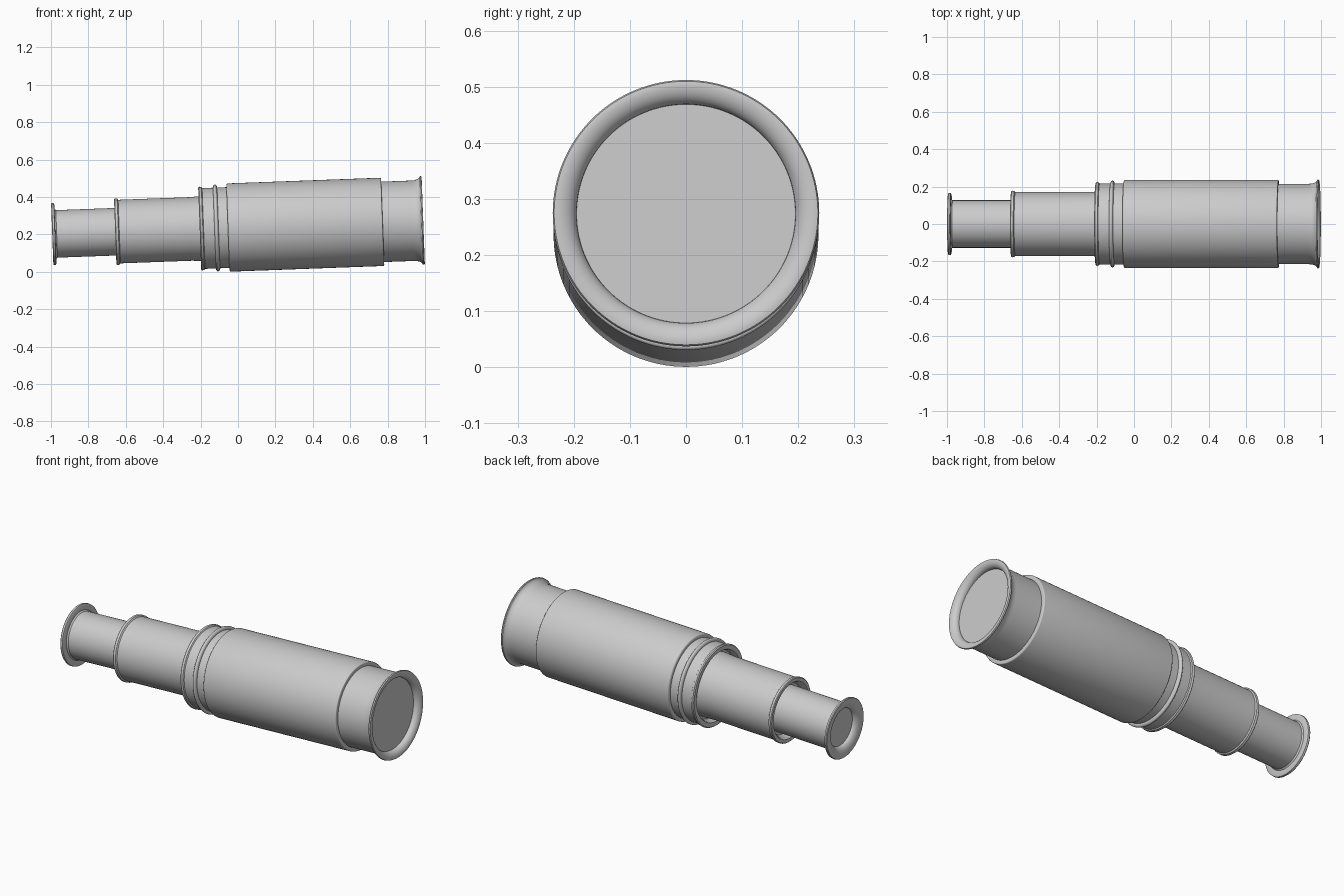
import bpy, bmesh, math
from mathutils import Matrix, Vector

if "Cube" in bpy.data.objects:
    bpy.data.objects.remove(bpy.data.objects["Cube"], do_unlink=True)

grey = bpy.data.materials.new("plain_grey")
grey.use_nodes = True
colour = (0.6, 0.6, 0.6, 1)
grey.diffuse_color = colour
grey.node_tree.nodes["Principled BSDF"].inputs["Base Color"].default_value = colour

# The whole telescope tilts up slightly towards its large end
TILT = Matrix.Translation((0, 0, 0.2384)) @ Matrix.Rotation(-math.atan(0.037), 4, "Y")


def lathe(name, profile, closed=False, steps=128):
    """Spin (position, radius) points around the x axis."""
    bm = bmesh.new()
    verts = [bm.verts.new((x, 0, r)) for x, r in profile]
    edges = [bm.edges.new(pair) for pair in zip(verts, verts[1:])]
    if closed:
        edges.append(bm.edges.new((verts[-1], verts[0])))
    bmesh.ops.spin(bm, geom=verts + edges, cent=(0, 0, 0), axis=(1, 0, 0),
                   angle=math.tau, steps=steps, use_merge=True)
    bmesh.ops.remove_doubles(bm, verts=bm.verts, dist=1e-5)
    bmesh.ops.recalc_face_normals(bm, faces=bm.faces)
    mesh = bpy.data.meshes.new(name)
    bm.to_mesh(mesh)
    bm.free()
    mesh.materials.append(grey)
    mesh.shade_smooth()
    mesh.set_sharp_from_angle(angle=math.radians(35))
    obj = bpy.data.objects.new(name, mesh)
    bpy.context.collection.objects.link(obj)
    obj.matrix_world = TILT
    return obj


def arc(x, r, rx, rr, start, end, n=8):
    """Points on an elliptical arc centred on (x, r), angles in degrees."""
    angles = [math.radians(start + (end - start) * i / n) for i in range(n + 1)]
    return [(x + rx * math.cos(a), r + rr * math.sin(a)) for a in angles]


# Eyepiece: cupped flange, thin draw tube
lathe("eyepiece_tube",
      [(-0.965, 0), (-0.965, 0.104)]
      + arc(-0.965, 0.155, 0.029, 0.051, 270, 180)
      + [(-0.994, 0.163), (-0.990, 0.166), (-0.980, 0.165), (-0.977, 0.158),
         (-0.977, 0.133), (-0.970, 0.127), (-0.60, 0.127), (-0.60, 0)])

# Middle draw tube with its end ring
lathe("middle_tube",
      [(-0.62, 0.11), (-0.62, 0.140), (-0.650, 0.150), (-0.656, 0.156),
       (-0.657, 0.174), (-0.653, 0.178), (-0.640, 0.177), (-0.635, 0.170),
       (-0.25, 0.170), (-0.19, 0.174), (-0.15, 0.176), (-0.15, 0.11)], True)

# Stepped collar with a raised bead
lathe("collar",
      [(-0.17, 0.16), (-0.17, 0.186), (-0.196, 0.190), (-0.204, 0.196),
       (-0.205, 0.219), (-0.200, 0.224), (-0.188, 0.222), (-0.184, 0.216),
       (-0.03, 0.216), (-0.03, 0.16)], True)
lathe("collar_bead", arc(-0.115, 0.216, 0.011, 0.016, 180, 0, 12), True)

# Main barrel with softened ends
lathe("main_barrel",
      [(-0.054, 0.19), (-0.054, 0.224)]
      + arc(-0.044, 0.226, 0.010, 0.010, 180, 90, 5)
      + arc(0.768, 0.230, 0.006, 0.006, 90, 0, 5)
      + [(0.774, 0.19)], True)

# Objective tube: flared rim, rounded inner lip, flat lens
lathe("objective_tube",
      [(0.70, 0), (0.70, 0.215), (0.935, 0.215)]
      + arc(0.935, 0.237, 0.045, 0.022, 270, 355)
      + [(0.984, 0.2375), (0.990, 0.235)]
      + arc(0.962, 0.230, 0.029, 0.035, 0, -90)
      + [(0.958, 0.195), (0.958, 0)])
